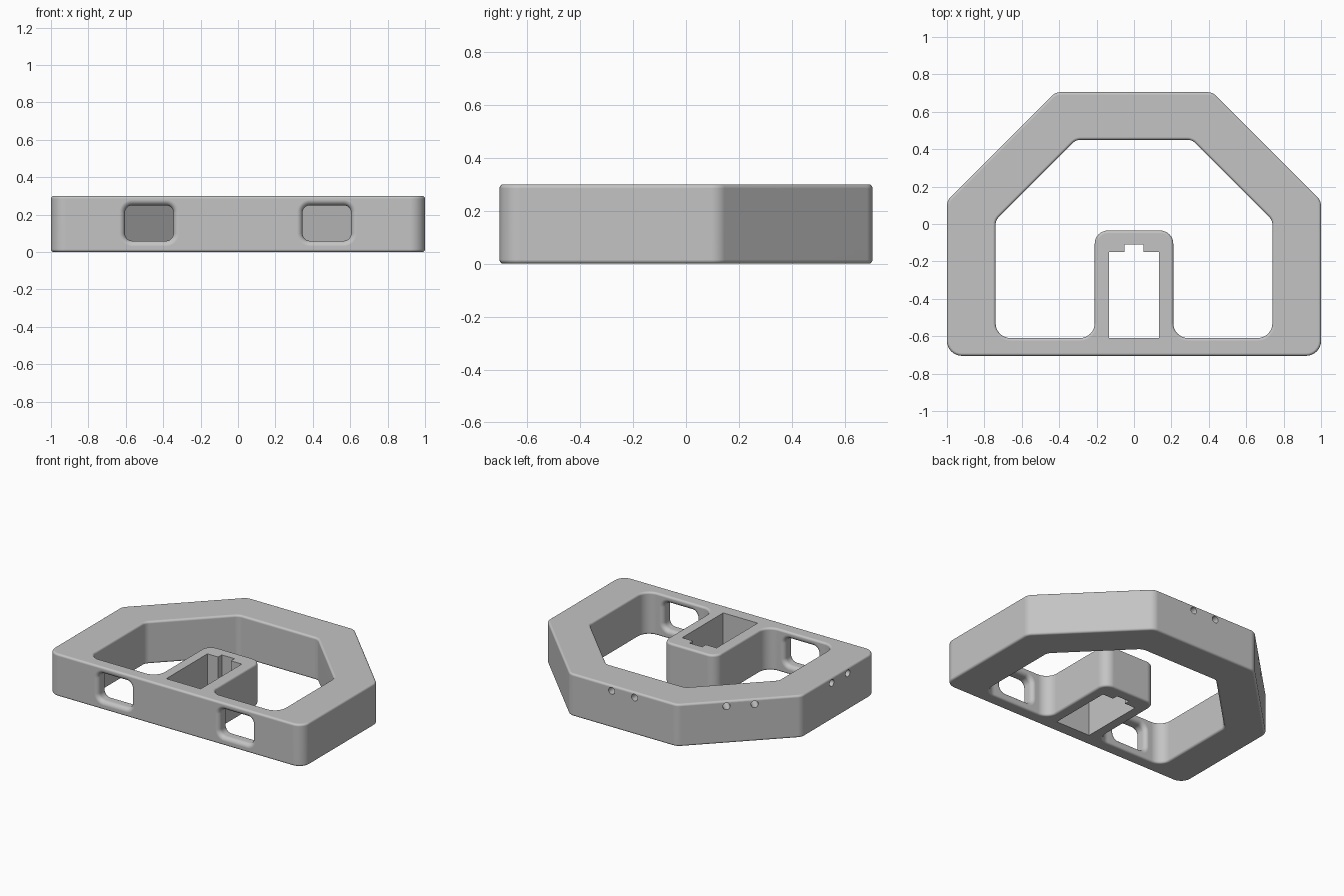
import bpy, bmesh, math
from mathutils import Vector, Matrix

cube = bpy.data.objects.get("Cube")
if cube:
    bpy.data.objects.remove(cube, do_unlink=True)

HEIGHT = 0.30
EDGE = 0.015      # fillet on rims
FRONT, WALL = -0.705, -0.61

grey = bpy.data.materials.new("light grey plastic")
grey.use_nodes = True
grey.diffuse_color = (0.55, 0.55, 0.55, 1)
grey.node_tree.nodes["Principled BSDF"].inputs["Base Color"].default_value = (0.55, 0.55, 0.55, 1)


def outline(corners, offset, segs=8):
    """Rounded counter-clockwise polygon from (x, y, radius), grown by offset."""
    pts = []
    n = len(corners)
    for i, (x, y, r) in enumerate(corners):
        p = Vector((x, y))
        a = (p - Vector(corners[i - 1][:2])).normalized()
        b = (Vector(corners[(i + 1) % n][:2]) - p).normalized()
        na, nb = Vector((a.y, -a.x)), Vector((b.y, -b.x))
        mitre = (na + nb) / (1 + na.dot(nb))
        p = p + mitre * offset
        if r == 0:
            pts.append(p)
            continue
        side = 1 if a.x * b.y - a.y * b.x > 0 else -1
        r += side * offset
        centre = p - mitre * r * side
        turn = math.acos(max(-1, min(1, a.dot(b)))) * side
        for k in range(segs + 1):
            pts.append(centre + Matrix.Rotation(turn * k / segs, 2) @ (na * r * side))
    return pts


def rim(depth, fillet, sign, over=0.0, steps=6):
    """Layers (height, offset) with a quarter-round at both ends."""
    low = []
    if over:
        low.append((-over, sign * fillet))
    for k in range(steps + 1):
        t = math.pi / 2 * (1 - k / steps)
        low.append((fillet * (1 - math.sin(t)), sign * fillet * (1 - math.cos(t))))
    return low + [(depth - z, o) for z, o in reversed(low)]


def loft(name, corners, layers, matrix=Matrix()):
    bm = bmesh.new()
    rings = [[bm.verts.new((p.x, p.y, z)) for p in outline(corners, o)] for z, o in layers]
    n = len(rings[0])
    for lower, upper in zip(rings, rings[1:]):
        for i in range(n):
            j = (i + 1) % n
            bm.faces.new((lower[i], lower[j], upper[j], upper[i]))
    bm.faces.new(list(reversed(rings[0])))
    bm.faces.new(rings[-1])
    return finish(name, bm, matrix)


def finish(name, bm, matrix):
    bm.transform(matrix)
    bmesh.ops.recalc_face_normals(bm, faces=bm.faces)
    mesh = bpy.data.meshes.new(name)
    bm.to_mesh(mesh)
    bm.free()
    mesh.materials.append(grey)
    obj = bpy.data.objects.new(name, mesh)
    bpy.context.collection.objects.link(obj)
    return obj


def drill(name, spot, direction, radius=0.024, depth=0.1):
    """Blind hole cutter centred on a surface point."""
    bm = bmesh.new()
    bmesh.ops.create_cone(bm, cap_ends=True, segments=24, radius1=radius,
                          radius2=radius, depth=2 * depth)
    turn = Vector(direction).to_track_quat('Z', 'Y').to_matrix().to_4x4()
    return finish(name, bm, Matrix.Translation(spot) @ turn)


def mirrored(half):
    """Complete a right-hand chain of corners with its mirror image."""
    return half + [(-x, y, r) for x, y, r in reversed(half)]


# Solid outer block
frame = loft("frame", mirrored([(1, FRONT, 0.08), (1, 0.125, 0.07), (0.42, 0.705, 0.07)]),
             rim(HEIGHT, EDGE, -1))

# Main opening, wrapping round the central socket
opening = mirrored([(0.21, -0.035, 0.07), (0.21, WALL, 0.08), (0.74, WALL, 0.08),
                    (0.74, 0.02, 0.06), (0.31, 0.45, 0.06)])
cutters = [loft("opening_cutter", opening, rim(HEIGHT, EDGE, 1, 0.05))]

# Keyed pocket through the socket
pocket = mirrored([(0.135, WALL, 0), (0.135, -0.15, 0), (0.05, -0.15, 0), (0.05, -0.11, 0)])
cutters.append(loft("pocket_cutter", pocket, [(-0.1, 0), (HEIGHT + 0.1, 0)]))

# Windows in the front wall
for s in (-1, 1):
    x0, x1 = sorted((s * 0.345, s * 0.605))
    window = [(x0, 0.06, 0.04), (x1, 0.06, 0.04), (x1, 0.25, 0.04), (x0, 0.25, 0.04)]
    place = Matrix.Translation((0, WALL, 0)) @ Matrix.Rotation(math.pi / 2, 4, 'X')
    cutters.append(loft("window_cutter", window, rim(WALL - FRONT, 0.03, 1, 0.04), place))

# Small blind holes: front top, sides, slanted faces and back
cutters.append(drill("top_hole_cutter", (0, -0.66, HEIGHT), (0, 0, 1)))
HOLE_Z = 0.262
for s in (-1, 1):
    for y in (-0.385, -0.205):
        cutters.append(drill("side_hole_cutter", (s, y, HOLE_Z), (s, 0, 0)))
    for y in (0.345, 0.475):
        cutters.append(drill("slant_hole_cutter", (s * (1.125 - y), y, HOLE_Z), (s, 1, 0)))
    cutters.append(drill("back_hole_cutter", (s * 0.09, 0.705, HOLE_Z), (0, 1, 0)))

# Cut everything out of the block
bpy.ops.object.select_all(action='DESELECT')
bpy.context.view_layer.objects.active = frame
frame.select_set(True)
for cutter in cutters:
    cutter.hide_render = True
    cut = frame.modifiers.new("cut", 'BOOLEAN')
    cut.operation = 'DIFFERENCE'
    cut.solver = 'EXACT'
    cut.object = cutter
    bpy.ops.object.modifier_apply(modifier=cut.name)
    bpy.data.objects.remove(cutter, do_unlink=True)

# Smooth fillets, flat large faces
bpy.ops.object.shade_smooth_by_angle(angle=math.radians(30))
weighted = frame.modifiers.new("flat faces", 'WEIGHTED_NORMAL')
weighted.keep_sharp = True
